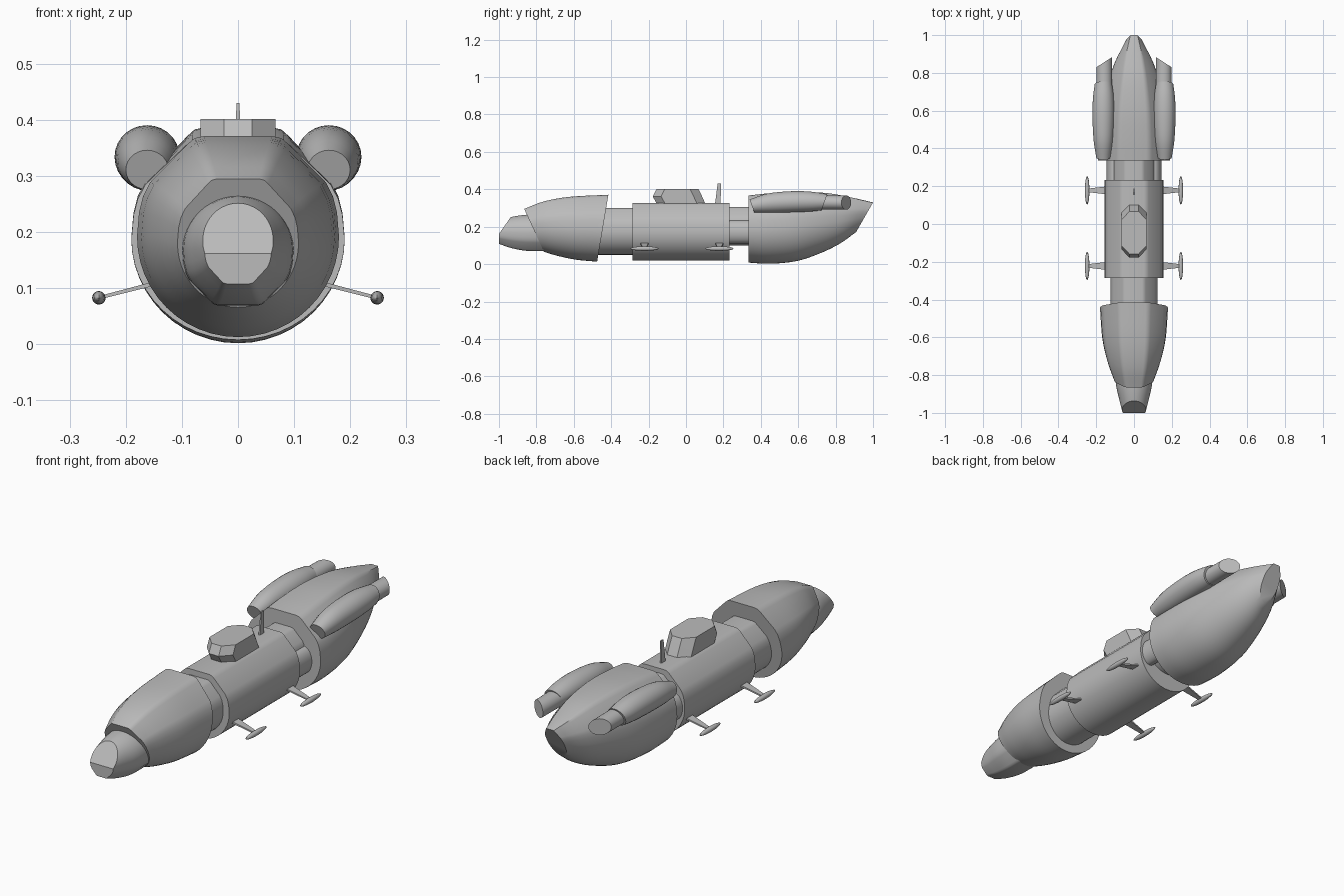
import bpy, bmesh
from math import sin, cos, pi, radians
from mathutils import Vector

old = bpy.data.objects.get("Cube")
if old:
    bpy.data.objects.remove(old)

grey = bpy.data.materials.new("hull grey")
grey.use_nodes = True
GREY = (0.5, 0.5, 0.5, 1)
grey.diffuse_color = GREY
grey.node_tree.nodes["Principled BSDF"].inputs["Base Color"].default_value = GREY


def finish(name, bm):
    bmesh.ops.recalc_face_normals(bm, faces=bm.faces)
    mesh = bpy.data.meshes.new(name)
    bm.to_mesh(mesh)
    bm.free()
    mesh.materials.append(grey)
    obj = bpy.data.objects.new(name, mesh)
    bpy.context.collection.objects.link(obj)
    bpy.ops.object.select_all(action="DESELECT")
    obj.select_set(True)
    bpy.context.view_layer.objects.active = obj
    bpy.ops.object.shade_smooth_by_angle(angle=radians(32))
    return obj


# Cross-sections: u spans -1..1 across, v spans 0..1 upward
def hull_section(flip=False):
    half = [(sin(a), 0.5 - 0.5 * cos(a)) for a in (i * pi / 24 for i in range(1, 13))]
    half += [(0.98, 0.62), (0.94, 0.7), (0.87, 0.77), (0.5, 0.96), (0.43, 0.99), (0.34, 1)]
    pts = [(0, 0)] + half + [(-u, v) for u, v in reversed(half)]
    return [(u, 1 - v) for u, v in pts] if flip else pts


HULL = hull_section()
KEEL = hull_section(flip=True)
ROUND = [(cos(i * pi / 14), 0.5 + 0.5 * sin(i * pi / 14)) for i in range(28)]


def smooth_stations(st, steps):
    """Catmull-Rom through the stations."""
    st = [tuple(2 * a - b for a, b in zip(st[0], st[1]))] + st
    st.append(tuple(2 * a - b for a, b in zip(st[-1], st[-2])))
    out = []
    for p, q, r, s in zip(st, st[1:], st[2:], st[3:]):
        for k in range(steps):
            t = k / steps
            out.append([b + 0.5 * t * (c - a + t * (2*a - 5*b + 4*c - d + t * (3*(b - c) + d - a)))
                        for a, b, c, d in zip(p, q, r, s)])
    return out + [st[-2]]


def loft(name, section, stations, x=0, steps=4, cut=None):
    """Skin stations of (y at top, y at bottom, low z, high z, half width)."""
    bm = bmesh.new()
    rings = []
    for y_top, y_low, low, high, w in smooth_stations(stations, steps):
        rings.append([bm.verts.new((x + u * w, y_low + v * (y_top - y_low), low + v * (high - low)))
                      for u, v in section])
    n = len(section)
    for a, b in zip(rings, rings[1:]):
        for i in range(n):
            j = (i + 1) % n
            bm.faces.new((a[i], a[j], b[j], b[i]))
    bm.faces.new(rings[0])
    bm.faces.new(rings[-1])
    if cut:
        bmesh.ops.bisect_plane(bm, geom=bm.verts[:] + bm.edges[:] + bm.faces[:],
                               plane_co=cut[0], plane_no=cut[1], clear_outer=True)
        bmesh.ops.holes_fill(bm, edges=[e for e in bm.edges if e.is_boundary])
    return finish(name, bm)


def tube(name, section, y0, y1, low, high, w, x=0):
    return loft(name, section, [(y0, y0, low, high, w), (y1, y1, low, high, w)], x, 1)


# Nose with a chamfered window face
loft("nose", KEEL, [(-1, -1, 0.108, 0.235, 0.06), (-0.93, -0.93, 0.085, 0.253, 0.078),
                    (-0.84, -0.84, 0.07, 0.265, 0.097), (-0.72, -0.72, 0.07, 0.265, 0.1)],
     cut=((0, -1, 0.162), (0, -0.085, 0.06)))

# Main hull sections, front to back
loft("front_hull", HULL, [(-0.865, -0.76, 0.066, 0.295, 0.108), (-0.76, -0.69, 0.045, 0.335, 0.141),
                          (-0.62, -0.59, 0.024, 0.36, 0.168), (-0.415, -0.475, 0.013, 0.371, 0.18)])
tube("front_neck", HULL, -0.5, -0.27, 0.05, 0.3, 0.125)
tube("middle_hull", HULL, -0.287, 0.232, 0.02, 0.327, 0.156)
tube("rear_neck", HULL, 0.22, 0.35, 0.1, 0.305, 0.11)
loft("rear_hull", HULL, [(0.335, 0.335, 0.008, 0.367, 0.19), (0.45, 0.45, 0.002, 0.379, 0.189),
                         (0.6, 0.59, 0.016, 0.387, 0.176), (0.76, 0.71, 0.055, 0.379, 0.143),
                         (0.89, 0.82, 0.108, 0.355, 0.1), (1, 0.91, 0.172, 0.33, 0.045)])

# Cabin: stretched hexagon tiers with a prow that juts forward
bm = bmesh.new()
tiers = []
for z, front, rear in ((0.315, -0.152, 0.107), (0.362, -0.178, 0.086), (0.402, -0.158, 0.066)):
    outline = [(0.025, front), (0.067, front + 0.045), (0.067, rear - 0.045), (0.025, rear)]
    outline += [(-px, py) for px, py in reversed(outline)]
    tiers.append([bm.verts.new((px, py, z)) for px, py in outline])
for a, b in zip(tiers, tiers[1:]):
    for i in range(8):
        j = (i + 1) % 8
        bm.faces.new((a[i], a[j], b[j], b[i]))
bm.faces.new(tiers[0])
bm.faces.new(tiers[-1])
finish("cabin", bm)


def blade(name, root, tip, root_size, tip_size, axis):
    """Four-sided tapering bar; sizes are (y, thickness across axis)."""
    bm = bmesh.new()
    ends = []
    for c, (sy, st) in ((root, root_size), (tip, tip_size)):
        ends.append([bm.verts.new(Vector(c) + Vector((0, a * sy, 0)) + axis * b * st)
                     for a, b in ((-1, -1), (1, -1), (1, 1), (-1, 1))])
    for i in range(4):
        j = (i + 1) % 4
        bm.faces.new((ends[0][i], ends[0][j], ends[1][j], ends[1][i]))
    bm.faces.new(ends[0])
    bm.faces.new(ends[1])
    return finish(name, bm)


blade("mast", (0, 0.17, 0.32), (0, 0.178, 0.43), (0.015, 0.004), (0.009, 0.003), Vector((1, 0, 0)))

for side, label in ((1, "left"), (-1, "right")):
    # Side tubes in the rear neck
    tube(label + "_neck_tube", ROUND, 0.22, 0.35, 0.11, 0.235, 0.042, side * 0.103)
    # Engine pod with slanted intake, and angled exhaust
    loft(label + "_engine", ROUND, [(0.34, 0.365, 0.276, 0.346, 0.038), (0.44, 0.45, 0.274, 0.378, 0.052),
                                    (0.57, 0.57, 0.277, 0.39, 0.058), (0.67, 0.67, 0.282, 0.387, 0.055),
                                    (0.755, 0.725, 0.288, 0.374, 0.046)], side * 0.162)
    loft(label + "_exhaust", ROUND, [(0.7, 0.7, 0.291, 0.369, 0.042), (0.93, 0.93, 0.291, 0.366, 0.04)],
         side * 0.157, 1, ((side * 0.157, 0.857, 0.33), (side * 0.055, 0.085, 0)))
    # Outrigger struts and floats
    for y, place in ((-0.222, "front"), (0.178, "rear")):
        blade(f"{label}_{place}_strut", (side * 0.135, y, 0.112), (side * 0.248, y, 0.083),
              (0.022, 0.004), (0.009, 0.003), Vector((0, 0, 1)))
        bm = bmesh.new()
        bmesh.ops.create_uvsphere(bm, u_segments=16, v_segments=10, radius=0.012)
        bmesh.ops.scale(bm, vec=(1, 6.3, 1), verts=bm.verts)
        bmesh.ops.translate(bm, vec=(side * 0.248, y, 0.083), verts=bm.verts)
        finish(f"{label}_{place}_float", bm)
